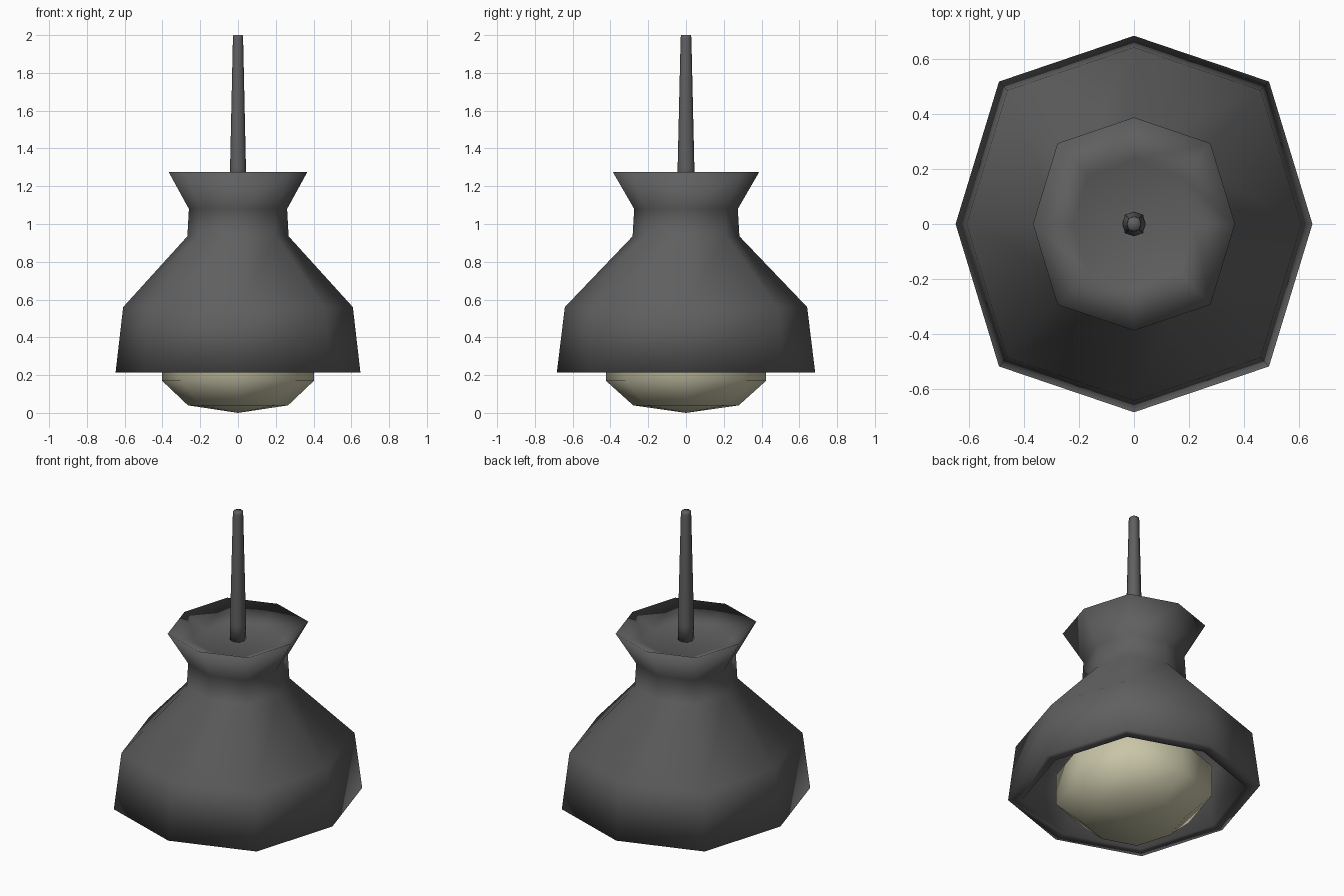
import bpy, bmesh, math

if "Cube" in bpy.data.objects:
    bpy.data.objects.remove(bpy.data.objects["Cube"])

SIDES = 8
Y_STRETCH = 1.055   # body is slightly deeper than wide
DIAG = 1.07         # diagonal corners stick out a little


def material(name, rgb):
    m = bpy.data.materials.new(name)
    m.diffuse_color = (*rgb, 1)
    m.use_nodes = True
    m.node_tree.nodes["Principled BSDF"].inputs["Base Color"].default_value = m.diffuse_color
    return m


def ring(bm, r, z):
    """One octagonal ring, or a single point when r is 0."""
    if r == 0:
        return [bm.verts.new((0, 0, z))]
    out = []
    for i in range(SIDES):
        a = 2 * math.pi * i / SIDES
        k = r * (DIAG if i % 2 else 1)
        out.append(bm.verts.new((k * math.cos(a), k * Y_STRETCH * math.sin(a), z)))
    return out


def lathe(name, profile, mat):
    """Join octagonal rings along a (radius, height) profile, smooth shaded."""
    bm = bmesh.new()
    rings = [ring(bm, r, z) for r, z in profile]
    for a, b in zip(rings, rings[1:]):
        for i in range(SIDES):
            j = (i + 1) % SIDES
            if len(a) == 1:
                bm.faces.new((a[0], b[j], b[i]))
            elif len(b) == 1:
                bm.faces.new((a[i], a[j], b[0]))
            else:
                bm.faces.new((a[i], a[j], b[j], b[i]))
    bmesh.ops.recalc_face_normals(bm, faces=bm.faces)
    for f in bm.faces:
        f.smooth = True
    me = bpy.data.meshes.new(name)
    bm.to_mesh(me)
    bm.free()
    me.materials.append(mat)
    ob = bpy.data.objects.new(name, me)
    bpy.context.collection.objects.link(ob)
    return ob


metal = material("dark grey metal", (0.115, 0.115, 0.115))
glass = material("warm cream glass", (0.58, 0.56, 0.39))

# Shade: inner ceiling, inner wall, lip, outer skirt, neck, flared collar, dished top
lathe("lamp_shade", [
    (0, 0.86), (0.22, 0.86), (0.55, 0.53), (0.575, 0.215),
    (0.648, 0.215), (0.608, 0.56), (0.268, 0.935), (0.26, 1.08),
    (0.367, 1.275), (0.22, 1.205), (0, 1.205)], metal)

# Round bulb cover hanging below the skirt
lathe("glass_globe", [
    (0, 0), (0.265, 0.04), (0.402, 0.17), (0.402, 0.36),
    (0.265, 0.49), (0, 0.53)], glass)

# Tapered hanging rod
lathe("hanging_rod", [
    (0, 1.19), (0.043, 1.19), (0.042, 1.3), (0.027, 1.985), (0.025, 2.0), (0, 2.0)], metal)
